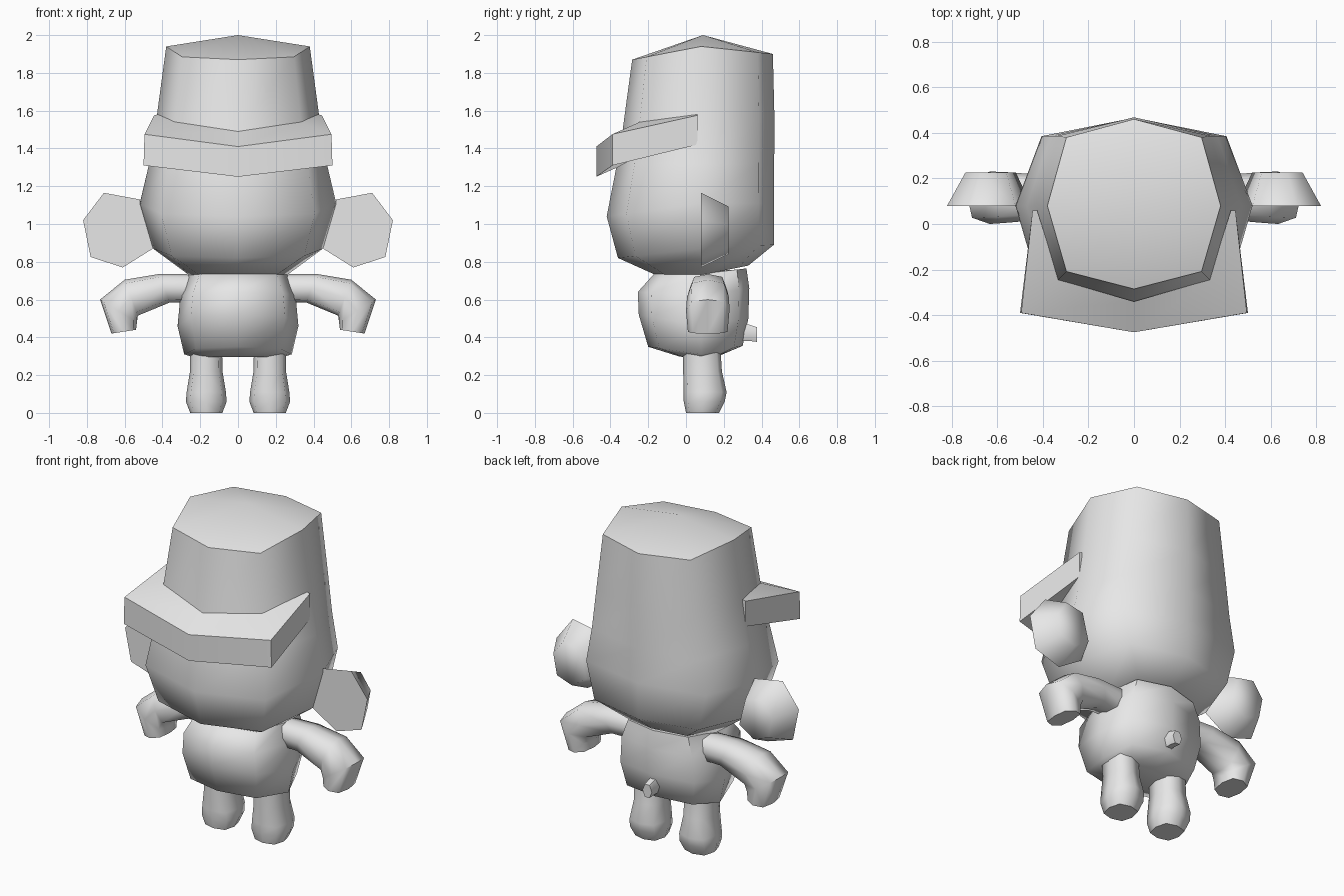
import bpy, bmesh, math
from mathutils import Vector

if "Cube" in bpy.data.objects:
    bpy.data.objects.remove(bpy.data.objects["Cube"], do_unlink=True)

grey = bpy.data.materials.new("light_grey")
grey.use_nodes = True
grey.diffuse_color = (0.8, 0.8, 0.8, 1)
grey.node_tree.nodes["Principled BSDF"].inputs["Base Color"].default_value = (0.8, 0.8, 0.8, 1)


def finish(name, bm, angle):
    bmesh.ops.recalc_face_normals(bm, faces=bm.faces)
    mesh = bpy.data.meshes.new(name)
    bm.to_mesh(mesh)
    bm.free()
    mesh.materials.append(grey)
    ob = bpy.data.objects.new(name, mesh)
    bpy.context.collection.objects.link(ob)
    bpy.ops.object.select_all(action='DESELECT')
    ob.select_set(True)
    bpy.context.view_layer.objects.active = ob
    bpy.ops.object.shade_smooth_by_angle(angle=math.radians(angle))
    return ob


def loft(name, rings, tip=None, side=1, angle=60):
    """Skin a row of equal rings; cap both ends, the last with a point if given."""
    bm = bmesh.new()
    rows = [[bm.verts.new((p[0] * side, p[1], p[2])) for p in r] for r in rings]
    n = len(rows[0])
    for a, b in zip(rows, rows[1:]):
        for i in range(n):
            j = (i + 1) % n
            bm.faces.new((a[i], a[j], b[j], b[i]))
    bm.faces.new(rows[0])
    if tip:
        t = bm.verts.new((tip[0] * side, tip[1], tip[2]))
        for i in range(n):
            bm.faces.new((rows[-1][i], rows[-1][(i + 1) % n], t))
    else:
        bm.faces.new(rows[-1])
    return finish(name, bm, angle)


# Eight-sided unit outline, starting at the front and going round by +x
DX, DY = 0.78, 0.79
OCT = [(0, -1), (DX, -DY), (1, 0), (DX, DY), (0, 1), (-DX, DY), (-1, 0), (-DX, -DY)]


def oct_ring(hx, yf, yb, zf, zs, zb, ys=0.08, cx=0):
    """Octagon ring whose front, side and back heights may differ."""
    pts = []
    for u, v in OCT:
        y = ys + (v * (yb - ys) if v > 0 else v * (ys - yf))
        z = zs + abs(v) * ((zb if v > 0 else zf) - zs)
        pts.append((cx + u * hx, y, z))
    return pts


# Head and tall crown
loft("head", [
    oct_ring(0.26, -0.16, 0.33, 0.73, 0.73, 0.78),
    oct_ring(0.45, -0.36, 0.465, 0.82, 0.87, 0.89),
    oct_ring(0.52, -0.42, 0.466, 1.04, 1.11, 1.11),
    oct_ring(0.47, -0.365, 0.467, 1.32, 1.32, 1.32),
    oct_ring(0.43, -0.335, 0.468, 1.50, 1.57, 1.57),
    oct_ring(0.38, -0.285, 0.46, 1.87, 1.94, 1.90),
], tip=(0, 0.09, 2.0))

# Brim: each section is inner top, outer top, outer bottom, inner bottom
half = [
    [(0.425, 0.06, 1.58), (0.445, 0.06, 1.575), (0.445, 0.06, 1.42), (0.425, 0.06, 1.42)],
    [(0.33, -0.245, 1.54), (0.495, -0.39, 1.475), (0.50, -0.39, 1.31), (0.33, -0.245, 1.36)],
]
middle = [(0, -0.34, 1.49), (0, -0.475, 1.41), (0, -0.475, 1.25), (0, -0.34, 1.31)]
other = [[(-x, y, z) for x, y, z in s] for s in reversed(half)]
loft("brim", half + [middle] + other, angle=40)

# Body
loft("body", [
    oct_ring(0.19, -0.04, 0.17, 0.30, 0.28, 0.30),
    oct_ring(0.285, -0.20, 0.30, 0.35, 0.31, 0.355),
    oct_ring(0.32, -0.25, 0.33, 0.52, 0.46, 0.50),
    oct_ring(0.305, -0.255, 0.335, 0.64, 0.62, 0.66),
    oct_ring(0.26, -0.17, 0.32, 0.735, 0.735, 0.765),
])

# Tail stub
tail = []
for y, r, z in ((0.25, 0.06, 0.43), (0.33, 0.05, 0.425), (0.375, 0.045, 0.415)):
    tail.append([(r * 0.7 * math.cos(a * math.pi / 3), y, z + r * math.sin(a * math.pi / 3))
                 for a in range(6)])
loft("tail", tail)


def arm_ring(top, low, y0, y1):
    """Rounded section between an upper and a lower point seen from the front."""
    pts = []
    a, b = Vector(top), Vector(low)
    for t, d in ((0, 0.5), (0.1, 0.12), (0.5, 0), (0.9, 0.12),
                 (1, 0.5), (0.9, 0.88), (0.5, 1), (0.1, 0.88)):
        p = a.lerp(b, t)
        pts.append((p.x, y0 + d * (y1 - y0), p.y))
    return pts


EAR = [(0.45, 0.87), (0.52, 1.13), (0.71, 1.165), (0.82, 1.02), (0.78, 0.825), (0.61, 0.77)]

for side, word in ((1, "left"), (-1, "right")):
    # Ear: wide rim in front, narrower back
    cx, cz = 0.62, 0.965
    front = [(x, 0.08, z) for x, z in EAR]
    back = [(cx + (x - cx) * 0.6, 0.225, cz + (z - cz) * 0.64) for x, z in EAR]
    loft(word + "_ear", [front, back], side=side, angle=70)

    # Arm with drooping hand
    loft(word + "_arm", [
        arm_ring((0.20, 0.735), (0.22, 0.58), 0.04, 0.20),
        arm_ring((0.42, 0.735), (0.36, 0.585), 0.02, 0.215),
        arm_ring((0.60, 0.705), (0.53, 0.515), 0.005, 0.228),
        arm_ring((0.73, 0.60), (0.535, 0.48), 0.0, 0.23),
        arm_ring((0.67, 0.42), (0.54, 0.44), 0.01, 0.22),
    ], side=side)

    # Leg with a bulging foot
    loft(word + "_leg", [
        oct_ring(0.085, 0.0, 0.175, 0, 0, 0, 0.085, 0.168),
        oct_ring(0.108, -0.012, 0.205, 0.06, 0.06, 0.06, 0.095, 0.168),
        oct_ring(0.104, -0.012, 0.215, 0.11, 0.11, 0.11, 0.095, 0.168),
        oct_ring(0.086, -0.015, 0.19, 0.22, 0.22, 0.22, 0.09, 0.168),
        oct_ring(0.085, -0.015, 0.18, 0.38, 0.38, 0.38, 0.085, 0.17),
    ], side=side)
